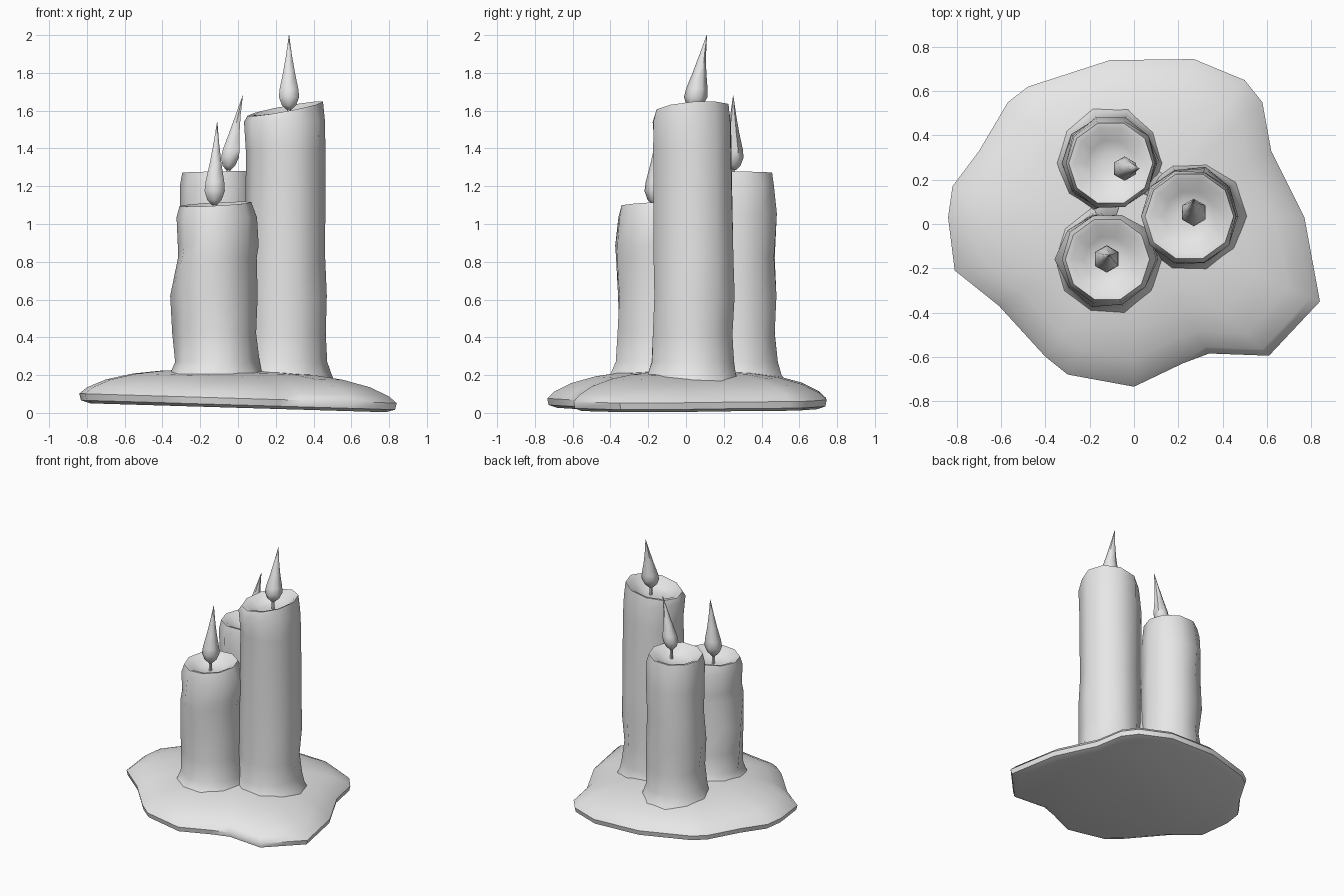
import bpy, bmesh, math, random
from mathutils import Vector

if "Cube" in bpy.data.objects:
    bpy.data.objects.remove(bpy.data.objects["Cube"])
random.seed(4)

wax = bpy.data.materials.new("grey wax")
wax.use_nodes = True
GREY = (0.8, 0.8, 0.8, 1)
wax.diffuse_color = GREY
wax.node_tree.nodes["Principled BSDF"].inputs["Base Color"].default_value = GREY


def loft(name, rings, angle=40):
    """Skin equal-length closed rings of points and cap both ends."""
    bm = bmesh.new()
    loops = [[bm.verts.new(p) for p in ring] for ring in rings]
    n = len(loops[0])
    for a, b in zip(loops, loops[1:]):
        for i in range(n):
            j = (i + 1) % n
            bm.faces.new((a[i], a[j], b[j], b[i]))
    bm.faces.new(loops[0][::-1])
    bm.faces.new(loops[-1])
    bmesh.ops.recalc_face_normals(bm, faces=bm.faces)
    mesh = bpy.data.meshes.new(name)
    bm.to_mesh(mesh)
    bm.free()
    mesh.materials.append(wax)
    obj = bpy.data.objects.new(name, mesh)
    bpy.context.collection.objects.link(obj)
    bpy.ops.object.select_all(action='DESELECT')
    obj.select_set(True)
    bpy.context.view_layer.objects.active = obj
    bpy.ops.object.shade_smooth_by_angle(angle=math.radians(angle))
    return obj


def circle(centre, radius, n, z, turn=0):
    return [Vector((centre[0] + radius * math.cos(math.tau * i / n + turn),
                    centre[1] + radius * math.sin(math.tau * i / n + turn), z)) for i in range(n)]


# Melted wax puddle: an irregular outline stepped inward and upward
outline = [(-.84, .03), (-.81, -.21), (-.61, -.37), (-.4, -.6), (-.3, -.68), (0, -.735),
           (.22, -.63), (.34, -.585), (.61, -.595), (.84, -.35), (.77, .03), (.62, .33),
           (.58, .55), (.5, .65), (.27, .745), (-.11, .74), (-.48, .62), (-.57, .55),
           (-.7, .33), (-.82, .17)]
steps = [(.93, 0), (.99, .015), (1, .05), (.95, .085), (.83, .13), (.66, .165), (.48, .185), (.2, .2)]
rings = []
for scale, height in steps:
    rings.append([Vector((x * scale, y * scale, .027 - .03 * x * scale + height)) for x, y in outline])
loft("wax_puddle", rings, 50)


def candle(name, centre, radius, top, tilt, drips, flare):
    """Column with a flared foot, uneven sides, a tilted rim and a hollow top."""
    n = 10
    body = [(.14, radius + flare * 1.9), (.2, radius + flare * .9), (.27, radius + flare * .3),
            (.42, radius), (.62, radius + .005), (.82, radius), (top - .22, radius), (top - .07, radius)]
    rings = []
    for z, r in body:
        ring = circle(centre, r, n, z)
        for p in ring:
            out = Vector((p.x - centre[0], p.y - centre[1], 0)).normalized()
            p += out * random.uniform(-.008, .008)
            for angle, low, high, size in drips:      # frozen drips bulge outward
                d = Vector((math.cos(math.radians(angle)), math.sin(math.radians(angle)), 0))
                if low < z < high:
                    p += out * size * max(0, out.dot(d)) ** 8
        rings.append(ring)
    # rim, inner lip, hollow
    for inset, drop in ((.015, 0), (.04, .005), (.1, .05), (.16, .065)):
        ring = circle(centre, radius - inset, n, top - drop)
        keep = (radius - inset) / radius
        for p in ring:
            p.z += ((p.x - centre[0]) * tilt[0] + (p.y - centre[1]) * tilt[1]) * keep
        rings.append(ring)
    loft(name, rings, 45)


candle("tall_candle", (.25, .035), .215, 1.61, (.2, .08), [(60, .5, 1.3, .015)], .035)
candle("short_candle", (-.12, -.16), .205, 1.105, (.06, .05),
       [(165, .35, .65, .03), (20, .2, 1.1, .03), (250, .7, 1, .015)], .05)
candle("middle_candle", (-.105, .275), .205, 1.275, (.02, -.02),
       [(100, .9, 1.15, .02), (150, .5, .8, .02)], .04)


# Wax bridge that fills the foot between the columns
loft("wax_bridge", [circle((.02, .04), r, 10, z) for z, r in ((.16, .27), (.25, .2), (.5, .14), (1, .1))])


def flame(name, base, tip, width):
    """Six-sided teardrop flame bending to its tip, on a thin wick."""
    base, tip = Vector(base), Vector(tip)
    rings = []
    for t, r in ((0, .25), (.06, .7), (.17, 1), (.28, .92), (.5, .58), (.75, .27), (1, .02)):
        bend = t ** 1.3
        c = base.lerp(tip, bend)
        rings.append(circle(c, width * r, 6, base.z + (tip.z - base.z) * t, math.pi / 6))
    loft(name, rings, 60)
    loft(name.replace("flame", "wick"),
         [circle(base, .011, 6, base.z + dz) for dz in (-.09, .03)])


flame("tall_flame", (.27, .045, 1.605), (.27, .11, 2), .062)
flame("short_flame", (-.125, -.16, 1.1), (-.11, -.14, 1.54), .062)
flame("middle_flame", (-.05, .25, 1.285), (.025, .25, 1.68), .055)
